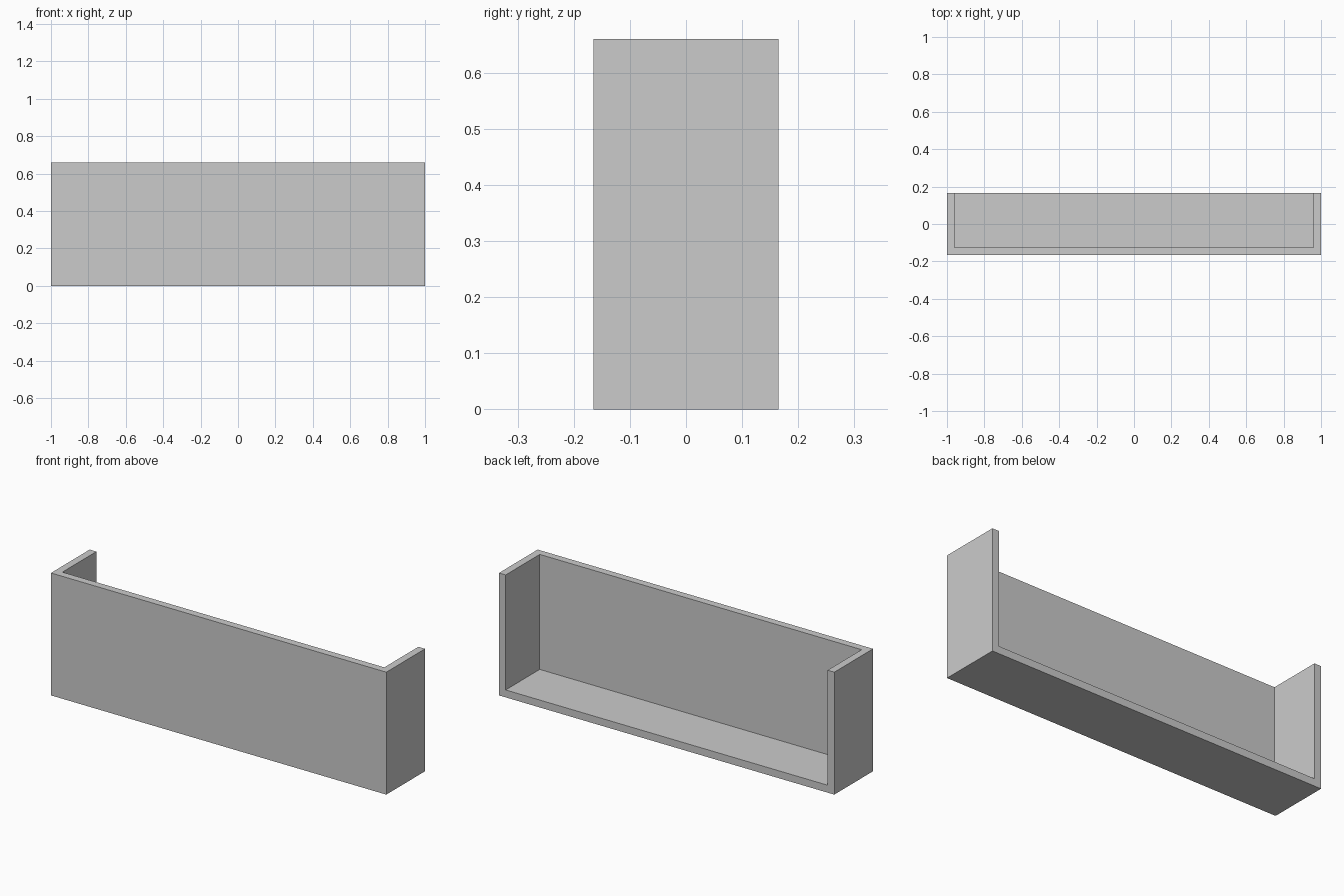
import bpy, bmesh
from mathutils import Matrix, Vector

if "Cube" in bpy.data.objects:
    bpy.data.objects.remove(bpy.data.objects["Cube"])

WIDTH, DEPTH, HEIGHT, WALL = 2.0, 0.33, 0.66, 0.04

# Outer box, with the top and back left open
bm = bmesh.new()
bmesh.ops.create_cube(bm, size=1.0)
bmesh.ops.scale(bm, vec=Vector((WIDTH, DEPTH, HEIGHT)), verts=bm.verts)
bmesh.ops.translate(bm, vec=Vector((0, 0, HEIGHT / 2)), verts=bm.verts)
bm.normal_update()
open_faces = [f for f in bm.faces if f.normal.z > 0.9 or f.normal.y > 0.9]
bmesh.ops.delete(bm, geom=open_faces, context='FACES')

mesh = bpy.data.meshes.new("open_tray")
bm.to_mesh(mesh)
bm.free()
tray = bpy.data.objects.new("open_tray", mesh)
bpy.context.collection.objects.link(tray)

# Wall thickness grows inwards from the outer box
walls = tray.modifiers.new("wall_thickness", 'SOLIDIFY')
walls.thickness = WALL
walls.offset = -1
walls.use_even_offset = True
